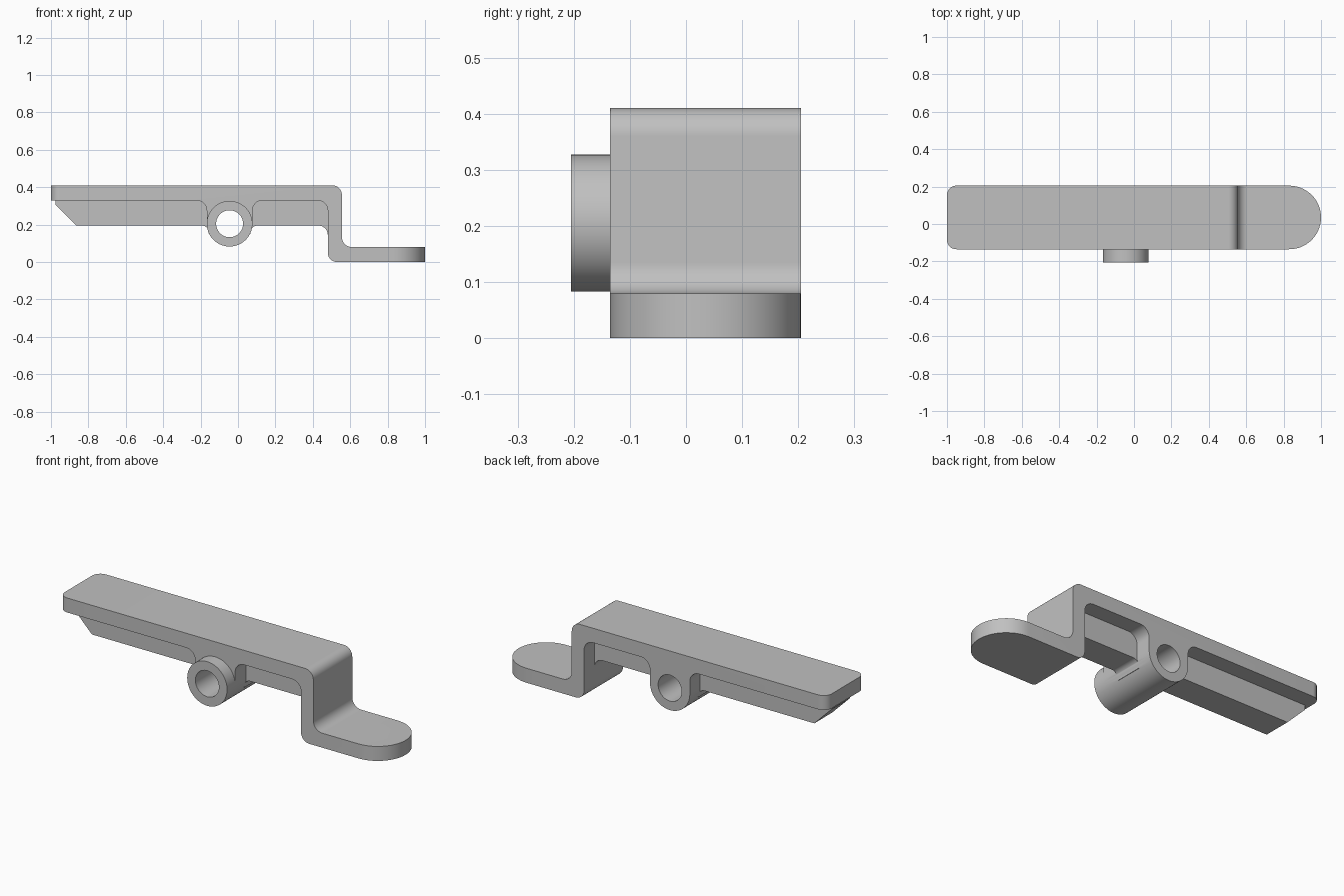
import bpy, bmesh, math
from mathutils import Vector

cube = bpy.data.objects.get("Cube")
if cube:
    bpy.data.objects.remove(cube)

grey = bpy.data.materials.new("plain grey")
grey.use_nodes = True
grey.diffuse_color = (0.53, 0.53, 0.53, 1)
grey.node_tree.nodes["Principled BSDF"].inputs["Base Color"].default_value = (0.53, 0.53, 0.53, 1)


def rounded(corners, steps=14):
    """Outline with each (u, v, radius) corner replaced by an arc."""
    pts = []
    for i, c in enumerate(corners):
        p = Vector(c[:2])
        r = c[2] if len(c) > 2 else 0
        if not r:
            pts.append(p)
            continue
        a = (Vector(corners[i - 1][:2]) - p).normalized()
        b = (Vector(corners[(i + 1) % len(corners)][:2]) - p).normalized()
        half = a.angle(b) / 2
        centre = p + (a + b).normalized() * (r / math.sin(half))
        start = p + a * (r / math.tan(half)) - centre
        end = p + b * (r / math.tan(half)) - centre
        sweep = math.atan2(start.x * end.y - start.y * end.x, start.dot(end))
        for k in range(steps + 1):
            t = sweep * k / steps
            pts.append(centre + Vector((start.x * math.cos(t) - start.y * math.sin(t),
                                        start.x * math.sin(t) + start.y * math.cos(t))))
    return [p for i, p in enumerate(pts) if (p - pts[i - 1]).length > 1e-5]


def prism(name, corners, lo, hi, along="y"):
    """Solid made by extruding a rounded outline along y or z."""
    bm = bmesh.new()
    place = (lambda p: (p.x, lo, p.y)) if along == "y" else (lambda p: (p.x, p.y, lo))
    face = bm.faces.new([bm.verts.new(place(p)) for p in rounded(corners)])
    new = bmesh.ops.extrude_face_region(bm, geom=[face])["geom"]
    move = Vector((0, hi - lo, 0)) if along == "y" else Vector((0, 0, hi - lo))
    bmesh.ops.translate(bm, vec=move, verts=[v for v in new if isinstance(v, bmesh.types.BMVert)])
    bmesh.ops.recalc_face_normals(bm, faces=bm.faces)
    mesh = bpy.data.meshes.new(name)
    bm.to_mesh(mesh)
    bm.free()
    mesh.materials.append(grey)
    obj = bpy.data.objects.new(name, mesh)
    bpy.context.collection.objects.link(obj)
    return obj


def combine(target, tool, operation):
    mod = target.modifiers.new(operation, "BOOLEAN")
    mod.operation, mod.solver, mod.object = operation, "EXACT", tool
    bpy.context.view_layer.objects.active = target
    bpy.ops.object.modifier_apply(modifier=mod.name)
    bpy.data.objects.remove(tool)


def disc(r):
    return [(PX - r, PZ - r, r), (PX + r, PZ - r, r), (PX + r, PZ + r, r), (PX - r, PZ + r, r)]


FRONT, BACK = -0.135, 0.205      # depth of the strap
PX, PZ, PR = -0.045, 0.205, 0.122  # pivot centre and outer radius
L, R = PX - PR, PX + PR

# Stepped strap with the pivot housing hanging from it
bracket = prism("bracket", [
    (-1.1, 0.41), (0.555, 0.41, 0.05), (0.555, 0.08, 0.055), (1.1, 0.08),
    (1.1, 0), (0.48, 0, 0.05), (0.48, 0.33, 0.055), (R, 0.33, 0.055),
    (R, PZ - PR, PR), (L, PZ - PR, PR), (L, 0.33, 0.055), (-1.1, 0.33)], -0.3, 0.3)

# Outline from above: soft corners at one end, half round at the other
outline = prism("outline", [(-1, FRONT, 0.05), (1, FRONT, 0.17),
                            (1, BACK, 0.17), (-1, BACK, 0.05)], -0.1, 0.6, "z")
combine(bracket, outline, "INTERSECT")

# Stiffening rib below the strap, chamfered at its free end
rib = prism("rib", [
    (-0.975, 0.37), (0.51, 0.37), (0.51, 0.14), (0.48, 0.14), (0.48, 0.195, 0.05),
    (R - 0.004, 0.195, 0.035), (R - 0.011, 0.15), (L + 0.011, 0.15),
    (L + 0.004, 0.195, 0.035), (-0.865, 0.195), (-0.975, 0.305)], -0.04, 0.115)
combine(bracket, rib, "UNION")

# Pivot collar standing out at the front, and the bore through it
combine(bracket, prism("pivot_collar", disc(PR), -0.205, 0.0), "UNION")
combine(bracket, prism("pivot_bore", disc(0.072), -0.4, 0.4), "DIFFERENCE")

# Smooth the rounded faces, keep the edges crisp
for o in bpy.context.selected_objects:
    o.select_set(False)
bracket.select_set(True)
bpy.context.view_layer.objects.active = bracket
bpy.ops.object.shade_smooth_by_angle(angle=math.radians(30))
